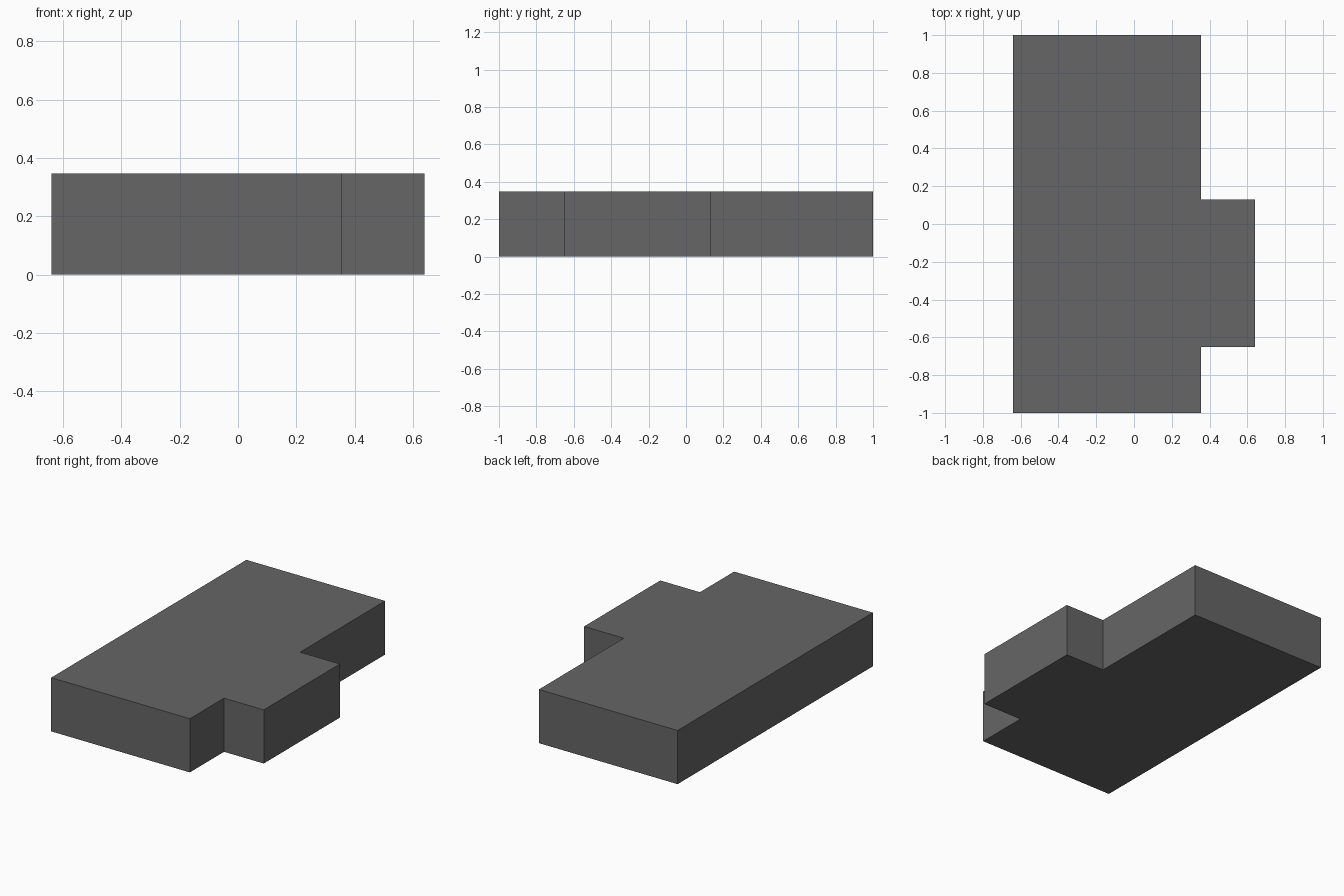
import bpy, bmesh

if "Cube" in bpy.data.objects:
    bpy.data.objects.remove(bpy.data.objects["Cube"])

# One flat grey for the whole building block
grey = bpy.data.materials.new("dark_grey")
grey.diffuse_color = (0.133, 0.133, 0.133, 1)
grey.use_nodes = True
grey.node_tree.nodes["Principled BSDF"].inputs["Base Color"].default_value = grey.diffuse_color

HEIGHT = 0.348


def extrude_profile(name, outline, height, material):
    """Solid prism from a floor-plan outline standing on z = 0."""
    bm = bmesh.new()
    base = bm.faces.new([bm.verts.new((x, y, 0)) for x, y in outline])
    top = bmesh.ops.extrude_face_region(bm, geom=[base], use_keep_orig=True)["geom"]
    verts = [v for v in top if isinstance(v, bmesh.types.BMVert)]
    bmesh.ops.translate(bm, verts=verts, vec=(0, 0, height))
    bmesh.ops.recalc_face_normals(bm, faces=bm.faces[:])
    mesh = bpy.data.meshes.new(name)
    bm.to_mesh(mesh)
    bm.free()
    mesh.materials.append(material)
    obj = bpy.data.objects.new(name, mesh)
    bpy.context.collection.objects.link(obj)
    return obj


# Long main block with a shallow wing on the right side
floor_plan = [
    (-0.64, -1), (0.355, -1), (0.355, -0.65), (0.64, -0.65),
    (0.64, 0.13), (0.355, 0.13), (0.355, 1), (-0.64, 1),
]
extrude_profile("building_block", floor_plan, HEIGHT, grey)
